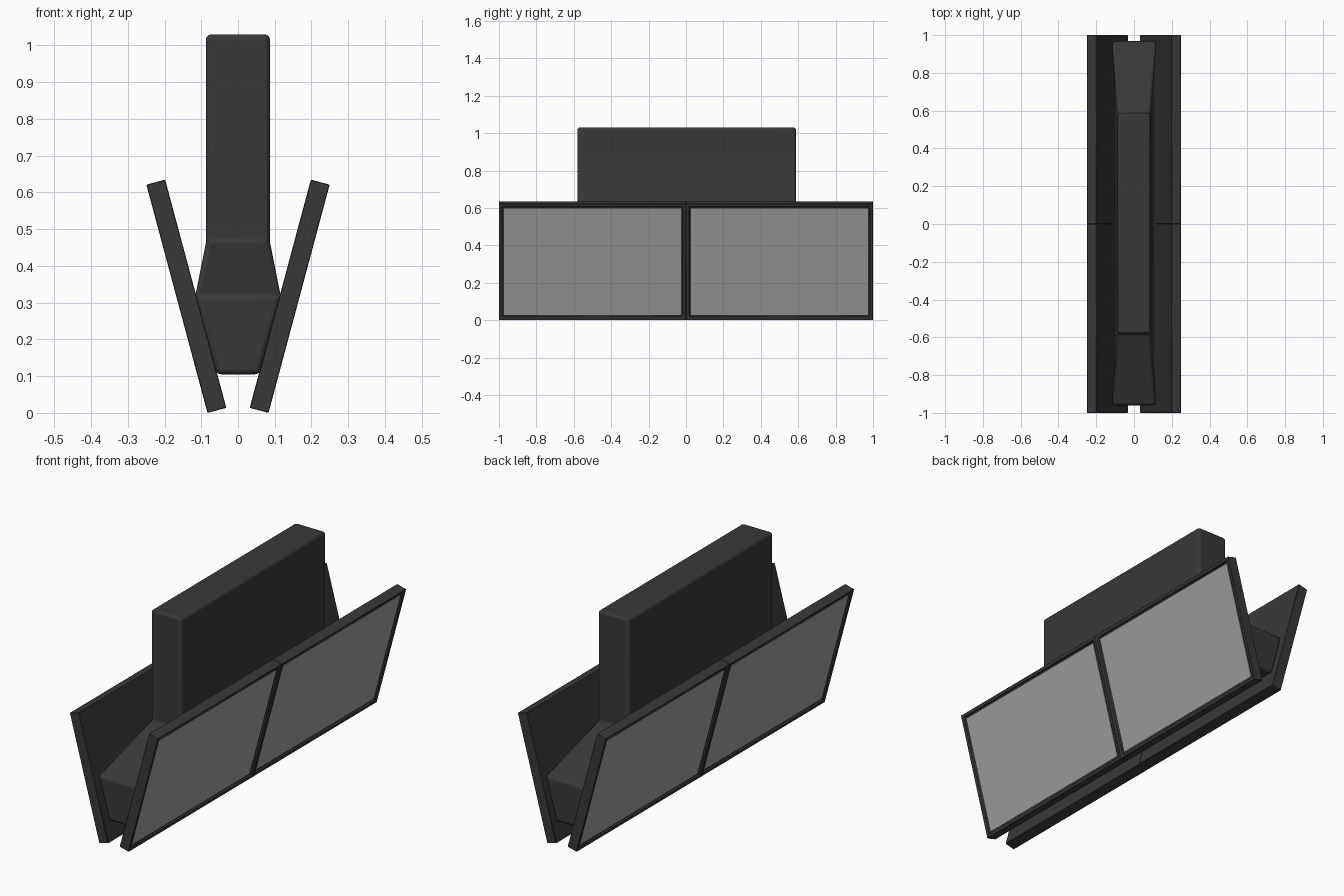
import bpy, bmesh
from math import radians
from mathutils import Matrix, Vector

if "Cube" in bpy.data.objects:
    bpy.data.objects.remove(bpy.data.objects["Cube"])

def material(name, v):
    m = bpy.data.materials.new(name)
    m.diffuse_color = (v, v, v, 1)
    m.use_nodes = True
    m.node_tree.nodes["Principled BSDF"].inputs["Base Color"].default_value = m.diffuse_color
    return m

DARK = material("dark_plastic", 0.04)
GREY = material("screen_grey", 0.36)

def finish(bm, name, mat, bevel=0.0, segments=2):
    bmesh.ops.recalc_face_normals(bm, faces=bm.faces)
    me = bpy.data.meshes.new(name)
    bm.to_mesh(me)
    bm.free()
    ob = bpy.data.objects.new(name, me)
    bpy.context.collection.objects.link(ob)
    me.materials.append(mat)
    if bevel:
        b = ob.modifiers.new("bevel", 'BEVEL')
        b.width, b.segments = bevel, segments
        bpy.context.view_layer.objects.active = ob
        ob.select_set(True)
        bpy.ops.object.shade_smooth_by_angle(angle=radians(40))
        ob.select_set(False)
    return ob

# central body: rectangular rings lofted upward (z, half width, half length)
bm = bmesh.new()
rings = []
for z, w, l in [(0.105, 0.06, 0.962), (0.32, 0.116, 0.964),
                (0.465, 0.087, 0.584), (1.03, 0.087, 0.584)]:
    rings.append([bm.verts.new((x * w, y * l + 0.004, z))
                  for x, y in ((-1, -1), (1, -1), (1, 1), (-1, 1))])
for a, b in zip(rings, rings[1:]):
    for i in range(4):
        j = (i + 1) % 4
        bm.faces.new((a[i], a[j], b[j], b[i]))
bm.faces.new(rings[0])
bm.faces.new(rings[-1])
finish(bm, "central_body", DARK, 0.014, 3)

# leaning screens: two per side
H, T, BORDER, RECESS = 0.643, 0.053, 0.027, 0.01
LEAN = Matrix.Translation((0.083, 0, 0)) @ Matrix.Rotation(radians(15), 4, 'Y')

def box(lo, hi):
    bm = bmesh.new()
    lo, hi = Vector(lo), Vector(hi)
    bmesh.ops.create_cube(bm, size=1, matrix=Matrix.Translation((lo + hi) / 2)
                          @ Matrix.Diagonal((*(hi - lo), 1)))
    return bm

for sx, side in ((1, "right"), (-1, "left")):
    for y0, end in ((-1, "front"), (0, "back")):
        place = Matrix.Diagonal((sx, 1, 1, 1)) @ LEAN
        # frame with recessed outer face
        bm = box((-T, y0, 0), (0, y0 + 1, H))
        bm.faces.ensure_lookup_table()
        outer = max(bm.faces, key=lambda f: f.calc_center_median().x)
        bmesh.ops.inset_region(bm, faces=[outer], thickness=BORDER - 0.006)
        bmesh.ops.inset_region(bm, faces=[outer], thickness=0.006, depth=-RECESS)
        bm.transform(place)
        finish(bm, f"{side}_{end}_frame", DARK, 0.002, 1)
        # grey screen set in the recess
        bm = box((-RECESS - 0.004, y0 + BORDER, BORDER),
                 (-RECESS + 0.002, y0 + 1 - BORDER, H - BORDER))
        bm.transform(place)
        finish(bm, f"{side}_{end}_screen", GREY)
